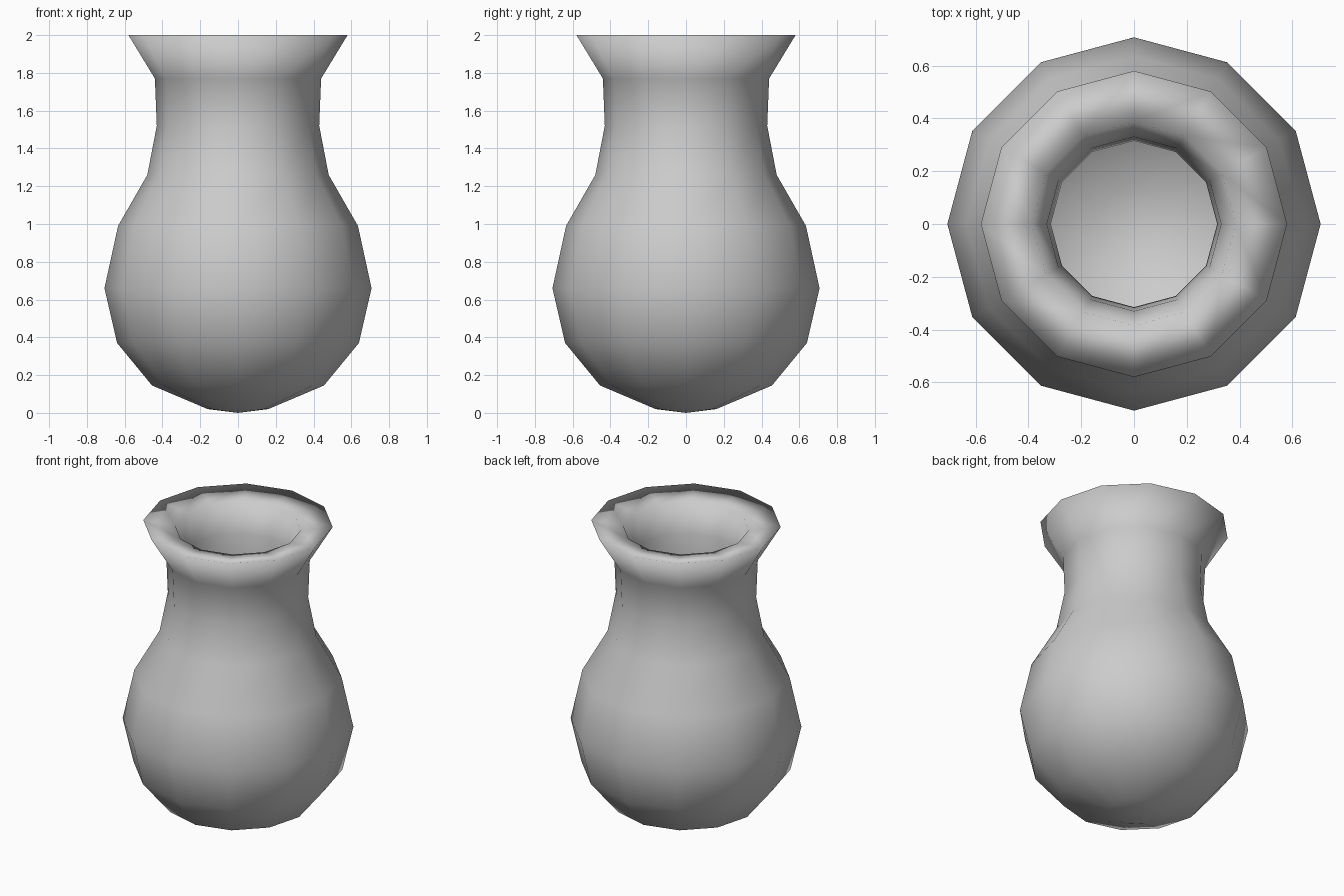
import bpy, bmesh, math

if "Cube" in bpy.data.objects:
    bpy.data.objects.remove(bpy.data.objects["Cube"])

SIDES = 12
# (radius, height): outside from base to lip, then down the inside to the floor
PROFILE = [(0, 0), (0.16, 0.02), (0.455, 0.145), (0.64, 0.37), (0.707, 0.66),
           (0.635, 0.99), (0.48, 1.26), (0.43, 1.52), (0.44, 1.77), (0.58, 2.0),
           (0.385, 1.97), (0.33, 1.78), (0.315, 1.53), (0.37, 1.22), (0.525, 0.94),
           (0.595, 0.66), (0.545, 0.43), (0.40, 0.24), (0.14, 0.13), (0, 0.11)]

bm = bmesh.new()


def ring(r, z):
    if r == 0:
        return [bm.verts.new((0, 0, z))]
    return [bm.verts.new((r * math.cos(2 * math.pi * i / SIDES),
                          r * math.sin(2 * math.pi * i / SIDES), z))
            for i in range(SIDES)]


# Lathe the vase wall, closing both poles with triangle fans
rings = [ring(r, z) for r, z in PROFILE]
for a, b in zip(rings, rings[1:]):
    for i in range(SIDES):
        j = (i + 1) % SIDES
        if len(a) == 1:
            bm.faces.new((a[0], b[j], b[i]))
        elif len(b) == 1:
            bm.faces.new((a[i], a[j], b[0]))
        else:
            bm.faces.new((a[i], a[j], b[j], b[i]))
bmesh.ops.recalc_face_normals(bm, faces=bm.faces)
for f in bm.faces:
    f.smooth = True

mesh = bpy.data.meshes.new("vase")
bm.to_mesh(mesh)
bm.free()
vase = bpy.data.objects.new("vase", mesh)
bpy.context.collection.objects.link(vase)
